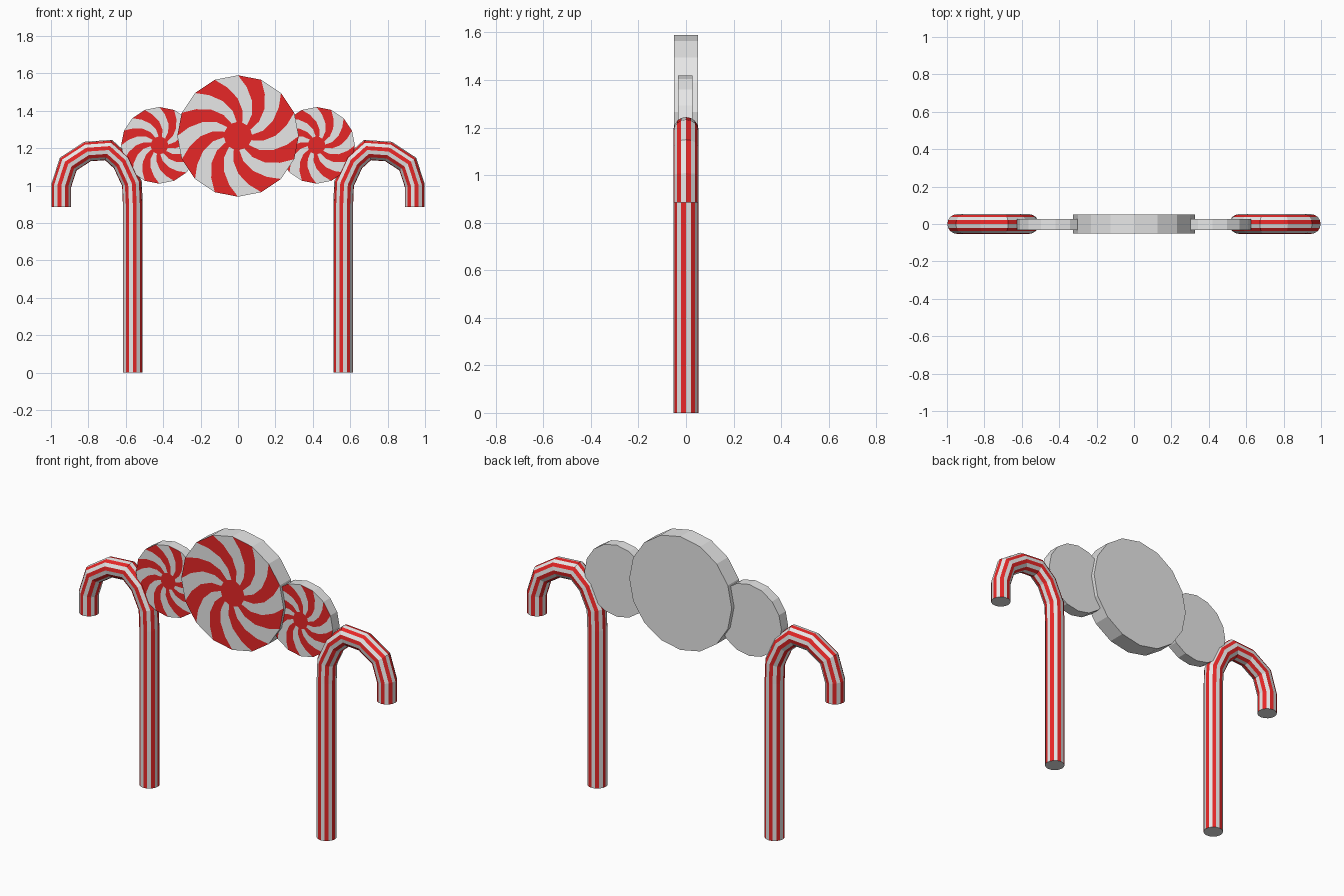
import bpy, bmesh
from math import sin, cos, pi, radians
from mathutils import Vector

old = bpy.data.objects.get("Cube")
if old:
    bpy.data.objects.remove(old, do_unlink=True)

SIDES = 16


def material(name, rgb):
    m = bpy.data.materials.new(name)
    m.use_nodes = True
    color = (*rgb, 1)
    m.diffuse_color = color
    m.node_tree.nodes["Principled BSDF"].inputs["Base Color"].default_value = color
    return m


MATS = [material("sugar_white", (0.8, 0.8, 0.8)), material("candy_red", (0.8, 0.02, 0.02))]


def finish(bm, name):
    bmesh.ops.recalc_face_normals(bm, faces=bm.faces)
    mesh = bpy.data.meshes.new(name)
    bm.to_mesh(mesh)
    bm.free()
    for m in MATS:
        mesh.materials.append(m)
    obj = bpy.data.objects.new(name, mesh)
    bpy.context.collection.objects.link(obj)
    return obj


def bridge(bm, a, b, red):
    """Join two rings with quads; red(k) picks the colour of each one."""
    for k in range(SIDES):
        j = (k + 1) % SIDES
        f = bm.faces.new((a[k], a[j], b[j], b[k]))
        f.material_index = int(red(k))


# Peppermint discs: swirled arms on the front, plain rim and back
SWIRL = [(0.23, -40), (0.42, -33), (0.62, -22), (0.82, -10), (1.0, 0)]


def peppermint(name, x, z, radius, front, back):
    bm = bmesh.new()

    def ring(r, y, turn):
        return [bm.verts.new((x + r * cos(a), y, z + r * sin(a)))
                for a in (2 * pi * k / SIDES + radians(turn) for k in range(SIDES))]

    rings = [ring(radius * f, front, t) for f, t in SWIRL]
    bm.faces.new(rings[0]).material_index = 1
    for a, b in zip(rings, rings[1:]):
        bridge(bm, a, b, lambda k: k % 2)
    rear = ring(radius, back, 0)
    bridge(bm, rings[-1], rear, lambda k: False)
    bm.faces.new(rear)
    return finish(bm, name)


peppermint("center_peppermint", 0, 1.265, 0.325, -0.05, 0.05)
peppermint("left_peppermint", 0.42, 1.215, 0.205, -0.033, 0.028)
peppermint("right_peppermint", -0.42, 1.215, 0.205, -0.033, 0.028)

# Candy canes: striped tube swept along a hooked path
PATH = [(0.5625, 0), (0.5625, 0.9), (0.567, 1.01), (0.62, 1.125), (0.692, 1.19),
        (0.805, 1.182), (0.908, 1.115), (0.945, 1.0), (0.945, 0.885)]


def cane(name, side, radius=0.053):
    bm = bmesh.new()
    pts = [Vector(p) for p in PATH]
    rings = []
    for i, p in enumerate(pts):
        before = (p - pts[i - 1]).normalized() if i else None
        after = (pts[i + 1] - p).normalized() if i + 1 < len(pts) else None
        t = ((before or after) + (after or before)).normalized()
        n = Vector((t.y, -t.x)) / t.dot(after or before)
        rings.append([bm.verts.new((side * (p.x + n.x * radius * cos(a)), radius * sin(a),
                                    p.y + n.y * radius * cos(a)))
                      for a in (2 * pi * k / SIDES for k in range(SIDES))])
    for a, b in zip(rings, rings[1:]):
        bridge(bm, a, b, lambda k: k % 2)
    bm.faces.new(rings[0])
    bm.faces.new(rings[-1])
    return finish(bm, name)


cane("left_candy_cane", 1)
cane("right_candy_cane", -1)
